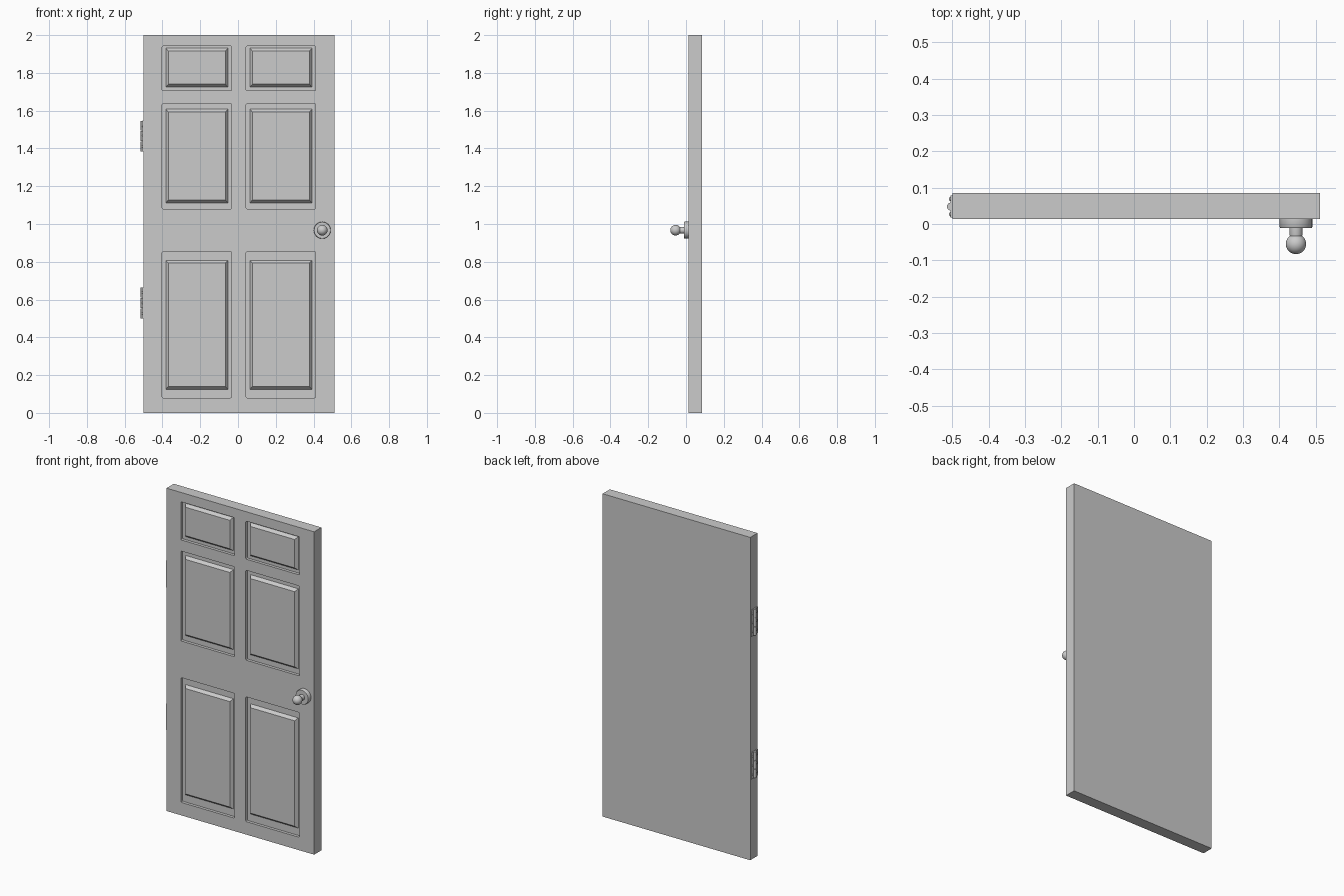
import bpy, bmesh, math
from mathutils import Matrix, Vector

if "Cube" in bpy.data.objects:
    bpy.data.objects.remove(bpy.data.objects["Cube"])

FRONT, BACK = 0.014, 0.085      # door faces along y
DEPTH = 0.018                   # panel recess depth


def finish(name, bm, smooth=False):
    bmesh.ops.recalc_face_normals(bm, faces=bm.faces)
    me = bpy.data.meshes.new(name)
    bm.to_mesh(me)
    bm.free()
    ob = bpy.data.objects.new(name, me)
    bpy.context.collection.objects.link(ob)
    if smooth:
        bpy.ops.object.select_all(action='DESELECT')
        ob.select_set(True)
        bpy.context.view_layer.objects.active = ob
        bpy.ops.object.shade_smooth_by_angle(angle=math.radians(35))
    return ob


def add_box(bm, lo, hi):
    lo, hi = Vector(lo), Vector(hi)
    m = Matrix.Translation((lo + hi) / 2) @ Matrix.Diagonal((hi - lo).to_4d())
    return bmesh.ops.create_cube(bm, size=1, matrix=m)['verts']


def lathe(name, profile, matrix, steps=32):
    """Spin (radius, height) points around local z, then place."""
    bm = bmesh.new()
    vs = [bm.verts.new((r, 0, h)) for r, h in profile]
    es = [bm.edges.new(p) for p in zip(vs, vs[1:])]
    bmesh.ops.spin(bm, geom=vs + es, axis=(0, 0, 1), cent=(0, 0, 0),
                   angle=math.tau, steps=steps)
    bmesh.ops.remove_doubles(bm, verts=bm.verts, dist=1e-5)
    bm.transform(matrix)
    return finish(name, bm, True)


# Door slab
bm = bmesh.new()
add_box(bm, (-0.5, FRONT, 0), (0.512, BACK, 2))
door = finish("door_slab", bm)

# Six panels: recess rectangle bottom/top, raised field bottom/top
rows = [("lower", 0.08, 0.853, 0.125, 0.808),
        ("middle", 1.08, 1.637, 1.112, 1.608),
        ("upper", 1.706, 1.942, 1.725, 1.931)]
columns = [("left", -0.402, -0.034), ("right", 0.043, 0.411)]
cut = bmesh.new()
for row, z0, z1, f0, f1 in rows:
    for side, x0, x1 in columns:
        # recess with slightly rounded corners
        vs = add_box(cut, (x0, FRONT - 0.02, z0), (x1, FRONT + DEPTH, z1))
        es = [e for e in {e for v in vs for e in v.link_edges}
              if abs(e.verts[0].co.y - e.verts[1].co.y) > 0.01]
        bmesh.ops.bevel(cut, geom=es, offset=0.006, segments=2,
                        profile=0.5, affect='EDGES')
        # raised field with chamfered border
        bm = bmesh.new()
        vs = add_box(bm, (x0 + 0.02, FRONT + 0.001, f0),
                     (x1 - 0.02, FRONT + DEPTH + 0.005, f1))
        cx, cz = (x0 + x1) / 2, (f0 + f1) / 2
        for v in vs:
            if v.co.y < FRONT + 0.01:
                v.co.x -= math.copysign(0.013, v.co.x - cx)
                v.co.z -= math.copysign(0.015, v.co.z - cz)
            else:
                v.co.y = FRONT + DEPTH
        finish(f"{row}_{side}_panel", bm)
cutter = finish("recess_cutter", cut)
cutter.hide_render = True
cutter.hide_viewport = True
mod = door.modifiers.new("recesses", 'BOOLEAN')
mod.operation = 'DIFFERENCE'
mod.solver = 'EXACT'
mod.object = cutter

# Knob: rosette, neck and ball, pointing forward
place = Matrix.Translation((0.446, FRONT, 0.967)) @ Matrix.Rotation(math.pi / 2, 4, 'X')
lathe("knob_rosette", [(0, 0), (0.045, 0), (0.045, 0.022), (0.043, 0.025),
                       (0, 0.025)], place)
R, C = 0.028, 0.069
start = math.asin(0.017 / R)
ball = [(R * math.sin(a), C - R * math.cos(a))
        for a in [start + (math.pi - start) * i / 14 for i in range(15)]]
lathe("knob", [(0.018, 0.02), (0.018, 0.043)] + ball, place)

# Hinges on the left edge
for name, zc in (("lower", 0.582), ("upper", 1.465)):
    bm = bmesh.new()
    for y0, y1 in ((0.018, 0.046), (0.050, 0.078)):
        add_box(bm, (-0.505, y0, zc - 0.082), (-0.499, y1, zc + 0.082))
    finish(f"{name}_hinge_leaves", bm)
    # knuckle barrel in three segments
    for i in (-1, 0, 1):
        lathe(f"{name}_hinge_knuckle", [(0, -0.0262), (0.011, -0.0262),
              (0.011, 0.0262), (0, 0.0262)],
              Matrix.Translation((-0.504, 0.048, zc + i * 0.055)), 16)
        # screw heads on both leaves
        for y in (0.027, 0.069):
            lathe(f"{name}_hinge_screw", [(0.006, 0), (0.005, 0.003), (0, 0.004)],
                  Matrix.Translation((-0.505, y, zc + i * 0.055))
                  @ Matrix.Rotation(-math.pi / 2, 4, 'Y'), 12)
